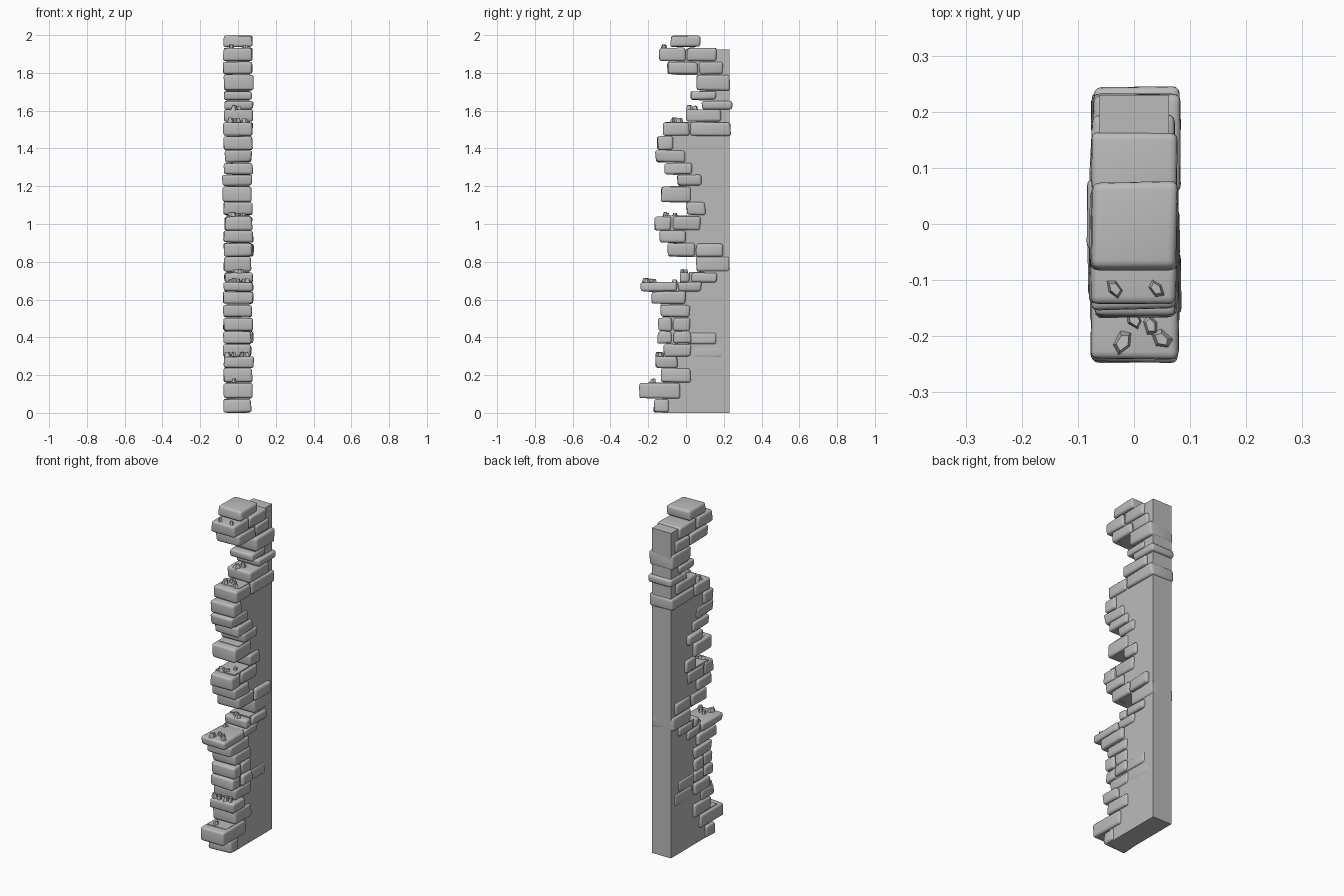
import bpy, bmesh, math, random
from mathutils import Vector

random.seed(4)
if "Cube" in bpy.data.objects:
    bpy.data.objects.remove(bpy.data.objects["Cube"])

stone = bpy.data.materials.new("grey_stone")
stone.use_nodes = True
stone.diffuse_color = (0.5, 0.5, 0.5, 1)
stone.node_tree.nodes["Principled BSDF"].inputs["Base Color"].default_value = (0.5, 0.5, 0.5, 1)


def finish(bm, name, smooth):
    bmesh.ops.recalc_face_normals(bm, faces=bm.faces)
    mesh = bpy.data.meshes.new(name)
    bm.to_mesh(mesh)
    bm.free()
    mesh.materials.append(stone)
    obj = bpy.data.objects.new(name, mesh)
    bpy.context.collection.objects.link(obj)
    if smooth:
        bpy.ops.object.select_all(action='DESELECT')
        obj.select_set(True)
        bpy.context.view_layer.objects.active = obj
        bpy.ops.object.shade_smooth_by_angle(angle=math.radians(40))
    return obj


def brick(name, y0, y1, z0, z1, half=0.078):
    """Worn block: a box with softened edges and slightly uneven corners."""
    bm = bmesh.new()
    bmesh.ops.create_cube(bm, size=1)
    shift = random.uniform(-0.004, 0.004)
    for v in bm.verts:
        s = v.co * 2
        v.co = Vector((s.x * half + shift,
                       (y0 + y1) / 2 + s.y * (y1 - y0) / 2,
                       (z0 + z1) / 2 + s.z * (z1 - z0) / 2))
        v.co.x -= s.x * random.uniform(-0.002, 0.007)
        v.co.y -= s.y * random.uniform(0, 0.008)
        v.co.z -= s.z * random.uniform(0, 0.005)
    bmesh.ops.bevel(bm, geom=bm.edges[:], offset=0.014, segments=3,
                    profile=0.55, affect='EDGES', clamp_overlap=True)
    return finish(bm, name, True)


# Courses from the ground up: bottom, top, then front and back of each block
courses = [
    (0.0, 0.075, [(-.175, -.085)]),
    (.075, .16, [(-.25, -.03)]),
    (.16, .24, [(-.135, .03)]),
    (.235, .30, [(-.165, -.04)]),
    (.295, .365, [(-.12, .03)]),
    (.365, .435, [(-.155, -.07), (-.07, .03)]),
    (.43, .505, [(-.15, -.07), (-.07, .025)]),
    (.505, .575, [(-.14, .025)]),
    (.575, .645, [(-.185, 0)]),
    (.64, .695, [(-.245, -.045), (-.045, .085)]),
    (.69, .745, [(-.035, .025), (.025, .165)]),
    (.745, .83, [(.05, .235)]),
    (.825, .9, [(-.1, .05), (.05, .2)]),
    (.9, .968, [(-.145, 0)]),
    (.965, 1.042, [(-.17, -.075), (-.075, .08)]),
    (1.045, 1.12, [(0, .105)]),
    (1.115, 1.2, [(-.135, .03)]),
    (1.2, 1.262, [(-.05, .085)]),
    (1.26, 1.325, [(-.115, .035)]),
    (1.325, 1.392, [(-.165, 0)]),
    (1.39, 1.467, [(-.155, -.065)]),
    (1.465, 1.54, [(-.125, .022), (.022, .24)]),
    (1.54, 1.608, [(0, .19)]),
    (1.605, 1.655, [(.08, .25)]),
    (1.655, 1.705, [(.02, .165)]),
    (1.705, 1.792, [(.05, .235)]),
    (1.79, 1.86, [(-.1, .065), (.065, .2)]),
    (1.86, 1.935, [(-.145, 0), (0, .165)]),
    (1.935, 2.0, [(-.085, .08)]),
]
for row, (z0, z1, blocks) in enumerate(courses):
    for col, (y0, y1) in enumerate(blocks):
        brick(f"brick_{row + 1}_{col + 1}", y0, y1, z0, z1, random.uniform(.074, .082))

# Shallow blocks showing through the wall faces
brick("inset_brick_upper", 0, .165, .362, .43, .07)
brick("inset_brick_lower", .03, .2, .29, .362, .068)

# Wall core: stepped front edge set back behind each course
HALF, BACK, TOP = 0.062, 0.23, 1.925
outline = [(BACK, TOP), (BACK, 0)]
for z0, z1, blocks in courses[:-1]:
    front = min(blocks[0][0] + 0.05, 0.17)
    outline += [(front, z0), (front, min(z1, TOP))]
levels = sorted({0, *[c[0] for c in courses[1:-1]], TOP})
bm = bmesh.new()
clean = [outline[0], outline[1]]
for i, (low, high) in enumerate(zip(levels[:-1], levels[1:])):
    front = min(courses[i][2][0][0] + 0.05, 0.17)
    clean += [(front, low), (front, high)]
face = bm.faces.new([bm.verts.new((-HALF, y, z)) for y, z in clean])
ext = bmesh.ops.extrude_face_region(bm, geom=[face])
for v in ext["geom"]:
    if isinstance(v, bmesh.types.BMVert):
        v.co.x = HALF
finish(bm, "wall_core", False)


def pebble(name, x, y, z, r):
    """Angular chip of rubble resting on a ledge."""
    bm = bmesh.new()
    bmesh.ops.create_cone(bm, cap_ends=True, segments=5, radius1=r, radius2=r * .6, depth=r * 1.3)
    turn = random.uniform(0, 6)
    for v in bm.verts:
        v.co *= random.uniform(.8, 1.2)
        a, b = v.co.x * 1.25, v.co.y * .85
        v.co.x = a * math.cos(turn) - b * math.sin(turn) + x
        v.co.y = a * math.sin(turn) + b * math.cos(turn) + y
        v.co.z += z + r * .5
    finish(bm, name, False)


# Rubble groups: ledge height, then (x, y) of each chip
rubble = [
    (.16, [(-.02, -.175)]),
    (.30, [(-.055, -.14), (-.02, -.145), (.02, -.14), (.045, -.135)]),
    (.69, [(-.02, -.21), (.03, -.18), (.05, -.205), (-.04, -.06), (.0, -.17)]),
    (.742, [(.015, -.02), (-.01, .0)]),
    (1.04, [(-.03, -.11), (.0, -.1), (.025, -.06)]),
    (1.54, [(-.04, -.06), (.0, -.035), (.035, -.07), (-.02, -.03)]),
    (1.605, [(-.02, .02), (0, .05)]),
    (1.93, [(-.035, -.115), (.04, -.115)]),
]
for g, (z, spots) in enumerate(rubble):
    for k, (x, y) in enumerate(spots):
        pebble(f"rubble_{g + 1}_{k + 1}", x, y, z, random.uniform(.014, .021))
